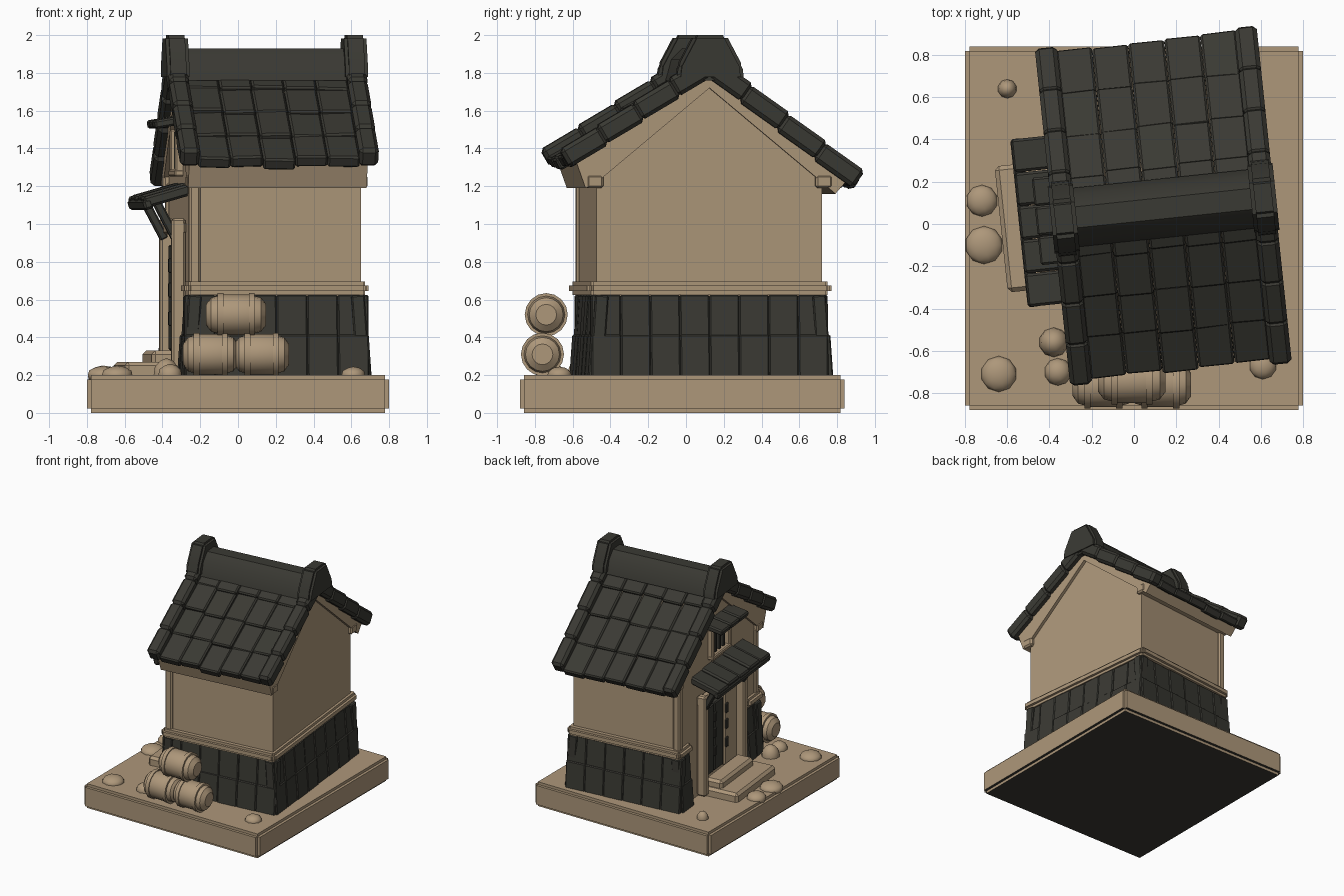
import bpy, bmesh, math, random
from mathutils import Matrix, Vector

random.seed(4)
old = bpy.data.objects.get("Cube")
if old:
    bpy.data.objects.remove(old, do_unlink=True)


def material(name, rgb):
    m = bpy.data.materials.new(name)
    m.use_nodes = True
    m.diffuse_color = (*rgb, 1)
    m.node_tree.nodes["Principled BSDF"].inputs["Base Color"].default_value = (*rgb, 1)
    return m


SAND = material("sand_plaster", (0.42, 0.31, 0.195))
DARK = material("dark_slate", (0.042, 0.041, 0.033))
HOUSE = Matrix.Translation((0.14, 0.075, 0)) @ Matrix.Rotation(math.radians(6), 4, 'Z')
WORLD = Matrix.Identity(4)


def finish(name, bm, mat, frame, bevel=0.0, segments=1):
    """Turn a bmesh into a shaded object."""
    bmesh.ops.recalc_face_normals(bm, faces=bm.faces)
    if bevel:
        bmesh.ops.bevel(bm, geom=bm.edges[:], offset=bevel, segments=segments,
                        affect='EDGES', clamp_overlap=True)
    me = bpy.data.meshes.new(name)
    bm.to_mesh(me)
    bm.free()
    ob = bpy.data.objects.new(name, me)
    bpy.context.collection.objects.link(ob)
    me.materials.append(mat)
    ob.matrix_world = frame
    bpy.ops.object.select_all(action='DESELECT')
    ob.select_set(True)
    bpy.context.view_layer.objects.active = ob
    bpy.ops.object.shade_smooth_by_angle(angle=math.radians(35))
    return ob


def place(loc, size, rot=None):
    """Matrix for one box."""
    return Matrix.Translation(loc) @ (rot or WORLD) @ Matrix.Diagonal((*size, 1))


def boxes(name, mat, mats, bevel=0.012, frame=HOUSE, segments=1):
    bm = bmesh.new()
    for m in mats:
        bmesh.ops.create_cube(bm, size=1, matrix=m)
    return finish(name, bm, mat, frame, bevel, segments)


def prism(name, mat, profile, x0, x1, bevel=0.0, segments=1):
    """Extrude a (y, z) profile along x."""
    bm = bmesh.new()
    face = bm.faces.new([bm.verts.new((x0, y, z)) for y, z in profile])
    ext = bmesh.ops.extrude_face_region(bm, geom=[face])["geom"]
    bmesh.ops.translate(bm, vec=(x1 - x0, 0, 0),
                        verts=[v for v in ext if isinstance(v, bmesh.types.BMVert)])
    return finish(name, bm, mat, HOUSE, bevel, segments)


def rot(axis, deg):
    return Matrix.Rotation(math.radians(deg), 4, axis)


# Ground slab with dark underside
slab = boxes("ground_slab", SAND, [place((0, -0.02, 0.1), (1.6, 1.72, 0.2))], 0.022, WORLD, 2)
slab.data.materials.append(DARK)
for p in slab.data.polygons:
    p.material_index = int(p.normal.z < -0.9)

# Plaster walls and roof underside boards
prism("plaster_walls", SAND,
      [(-0.6, 0.19), (0.6, 0.19), (0.6, 1.26), (0, 1.76), (-0.6, 1.26)], -0.45, 0.45)
prism("roof_boards", SAND,
      [(-0.71, 1.33), (0, 1.82), (0.74, 1.24), (0.67, 1.16), (0.6, 1.22),
       (0, 1.72), (-0.6, 1.22), (-0.66, 1.19)], -0.475, 0.475)

# Sloping slate skirting, left open around the entrance
panels = []


def skirting(angle, reach, spans):
    turn = rot('Z', angle)
    for a, b, count in spans:
        step = (b - a) / count
        for i in range(count):
            for row in range(2):
                out = reach - 0.022 * row + random.uniform(-0.004, 0.004)
                panels.append(turn @ place((a + (i + 0.5) * step, -out, 0.3 + row * 0.21),
                                           (step, 0.07, 0.225), rot('X', -4)))


skirting(0, 0.605, [(-0.49, 0.49, 6)])
skirting(90, 0.465, [(-0.63, 0.63, 8)])
skirting(180, 0.615, [(-0.49, 0.49, 6)])
skirting(-90, 0.465, [(-0.63, -0.46, 1), (0.4, 0.62, 2)])
boxes("slate_skirting", DARK, panels, 0.007)

# Rail above the skirting
rail = [place((0, s * 0.615, 0.66), (0.96, 0.07, 0.07)) for s in (-1, 1)]
rail += [place((0.455, 0, 0.66), (0.07, 1.28, 0.07)),
         place((-0.455, 0.54, 0.66), (0.07, 0.2, 0.07)),
         place((-0.455, -0.53, 0.66), (0.07, 0.22, 0.07))]
boxes("wall_rail", SAND, rail, 0.02, segments=2)
boxes("eave_beams", SAND, [place((0, s * 0.61, 1.225), (0.96, 0.09, 0.07)) for s in (-1, 1)])
boxes("corner_post", SAND, [place((-0.435, s * 0.585, 0.92), (0.06, 0.06, 0.6)) for s in (-1, 1)])

# Roof slopes: tiles and raised verges
APEX = Vector((0, 0, 1.86))
tiles, verges = [], []
for s, eave in ((-1, Vector((0, -0.77, 1.36))), (1, Vector((0, 0.79, 1.25)))):
    d = (eave - APEX).normalized()
    length = (eave - APEX).length
    xa = Vector((s, 0, 0))
    basis = Matrix((xa, d, xa.cross(d))).transposed().to_4x4()
    plane = Matrix.Translation(APEX) @ basis
    cols, rows = 5, 4
    for c in range(cols):
        w = 0.86 / cols
        for r in range(rows):
            h = length / rows
            tiles.append(plane @ place(
                (-0.43 + (c + 0.5) * w, (r + 0.5) * h + random.uniform(-0.012, 0.012),
                 -0.045 + random.uniform(-0.006, 0.006)),
                (w * 0.99, h * 1.1, 0.065), rot('X', 4) @ rot('Y', random.uniform(-2, 2))))
    for x in (-0.475, 0.475):
        for r in range(4):
            h = length / 4
            verges.append(plane @ place((s * x, (r + 0.5) * h + 0.005, -0.015),
                                        (0.105, h * 1.05, 0.11), rot('X', 2.5)))
boxes("roof_tiles", DARK, tiles, 0.01)
boxes("roof_verges", DARK, verges, 0.02)

# Ridge cap and its end blocks
prism("ridge_cap", DARK,
      [(-0.14, 1.76), (-0.11, 1.87), (-0.05, 1.93), (0.05, 1.93), (0.11, 1.87), (0.14, 1.76)],
      -0.45, 0.45)
for side, x in (("right", -0.535), ("left", 0.415)):
    prism("ridge_end_" + side, DARK,
          [(-0.18, 1.76), (-0.17, 1.84), (-0.085, 2.0), (0.085, 2.0), (0.17, 1.84), (0.18, 1.76)],
          x, x + 0.12, 0.018, 2)

# Entrance: posts, lintel, sliding doors
posts = [place((-0.49, y, 0.62), (0.075, 0.06, 0.82)) for y in (-0.3, 0.3)]
posts.append(place((-0.48, 0, 0.98), (0.06, 0.66, 0.07)))
boxes("door_frame", SAND, posts)
doors = [place((-0.465, y, 0.61), (0.04, 0.13, 0.56)) for y in (0.18, 0.04)]
boxes("slate_door", DARK, doors, 0.008)
boxes("plaster_door", SAND, [place((-0.465, -0.15, 0.62), (0.04, 0.2, 0.62))], 0.01)
boxes("door_handles", DARK, [place((-0.49, y, z), (0.02, 0.035, 0.08))
                             for y in (0.11, -0.07) for z in (0.5, 0.65, 0.78)], 0.006)

# Entrance awning with brackets
slope = rot('Y', -16)
awning = [place((-0.55, -0.32 + i * 0.16, 1.15 + 0.008 * (i % 2)), (0.27, 0.157, 0.06), slope)
          for i in range(5)]
awning.append(place((-0.66, 0, 1.105), (0.05, 0.8, 0.055), slope))
boxes("awning_tiles", DARK, awning, 0.012)
boxes("awning_brackets", DARK, [place((-0.56, y, 1.03), (0.045, 0.05, 0.25), rot('Y', -28))
                                for y in (-0.29, 0.29)], 0.008)

# Gable window with a small hood
boxes("window_frame", SAND, [place((-0.465, y, 1.38), (0.05, 0.035, 0.24)) for y in (-0.13, 0.13)]
      + [place((-0.465, 0, 1.27), (0.06, 0.3, 0.035))], 0.008)
boxes("window_bars", DARK, [place((-0.46, y, 1.39), (0.03, 0.025, 0.2)) for y in (-0.06, 0, 0.06)], 0.005)
boxes("window_hood", DARK, [place((-0.52, -0.14 + i * 0.14, 1.54), (0.17, 0.135, 0.045), rot('Y', -10))
                            for i in range(3)], 0.01)

# Entrance steps
boxes("entrance_steps", SAND, [place((-0.625, -0.02, 0.225), (0.3, 0.6, 0.09)),
                               place((-0.55, 0, 0.26), (0.15, 0.5, 0.14))], 0.02)

# Straw bales with rope bands
PROFILE = [(-0.145, 0.0), (-0.145, 0.055), (-0.12, 0.09), (-0.06, 0.107), (0.06, 0.107),
           (0.12, 0.09), (0.145, 0.055), (0.145, 0.0)]
for n, (x, y, z, k) in enumerate([(-0.145, -0.76, 0.31, 1), (0.125, -0.76, 0.31, 1),
                                  (-0.01, -0.74, 0.52, 1.1)]):
    bm = bmesh.new()
    verts = [bm.verts.new((px * k, 0, pr)) for px, pr in PROFILE]
    edges = [bm.edges.new(pair) for pair in zip(verts, verts[1:])]
    bmesh.ops.spin(bm, geom=verts + edges, cent=(0, 0, 0), axis=(1, 0, 0),
                   angle=math.tau, steps=16)
    bmesh.ops.remove_doubles(bm, verts=bm.verts, dist=0.0005)
    for bx in (-0.075, 0.075):
        bmesh.ops.create_cone(bm, cap_ends=True, segments=16, radius1=0.114, radius2=0.114,
                              depth=0.03, matrix=Matrix.Translation((bx * k, 0, 0)) @ rot('Y', 90))
    finish("straw_bale_%d" % (n + 1), bm, SAND, Matrix.Translation((x, y, z)))

# Garden stones
for n, (x, y, r, h) in enumerate([(-0.72, 0.11, 0.075, 0.05), (-0.71, -0.1, 0.09, 0.05),
                                  (-0.64, -0.71, 0.085, 0.05), (-0.36, -0.7, 0.065, 0.06),
                                  (-0.6, 0.64, 0.045, 0.06), (0.61, -0.67, 0.065, 0.045),
                                  (-0.38, -0.56, 0.07, 0.09)]):
    bm = bmesh.new()
    bmesh.ops.create_icosphere(bm, subdivisions=2, radius=1)
    finish("garden_stone_%d" % (n + 1), bm, SAND, place((x, y, 0.2), (r, r, h)))
